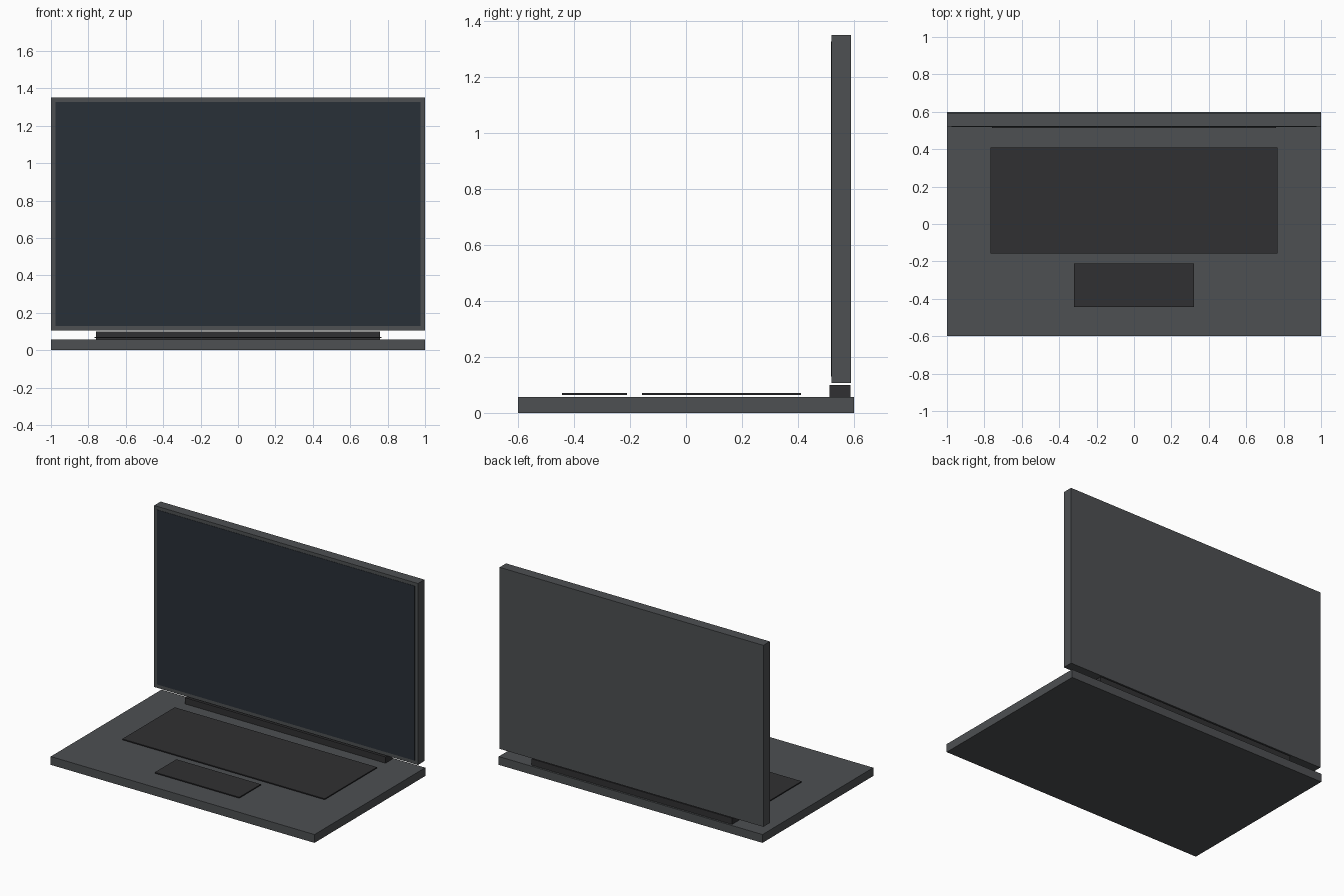
import bpy
import bmesh
from mathutils import Vector

if "Cube" in bpy.data.objects:
    bpy.data.objects.remove(bpy.data.objects["Cube"])


def material(name, color):
    mat = bpy.data.materials.new(name)
    mat.diffuse_color = (*color, 1.0)
    mat.use_nodes = True
    mat.node_tree.nodes["Principled BSDF"].inputs["Base Color"].default_value = mat.diffuse_color
    return mat


def box(name, half_width, y_range, z_range, mat):
    """Box centred on x = 0 with given y and z extents."""
    (y0, y1), (z0, z1) = y_range, z_range
    bm = bmesh.new()
    bmesh.ops.create_cube(bm, size=1.0)
    bmesh.ops.scale(bm, vec=Vector((2 * half_width, y1 - y0, z1 - z0)), verts=bm.verts)
    mesh = bpy.data.meshes.new(name)
    bm.to_mesh(mesh)
    bm.free()
    mesh.materials.append(mat)
    obj = bpy.data.objects.new(name, mesh)
    obj.location = (0, (y0 + y1) / 2, (z0 + z1) / 2)
    bpy.context.collection.objects.link(obj)
    return obj


shell = material("shell_grey", (0.075, 0.08, 0.085))
dark = material("dark_grey", (0.03, 0.03, 0.032))
glass = material("screen_glass", (0.022, 0.029, 0.038))

# Lower body
box("base", 1.0, (-0.6, 0.6), (0.0, 0.057), shell)

# Thin plates just above the body
box("keyboard", 0.767, (-0.157, 0.41), (0.064, 0.071), dark)
box("touchpad", 0.32, (-0.443, -0.21), (0.064, 0.071), dark)

# Hinge bar and upright lid
box("hinge", 0.76, (0.512, 0.587), (0.057, 0.1), dark)
box("lid", 1.0, (0.52, 0.59), (0.106, 1.35), shell)

# Display panel, almost flush with the lid front
box("screen", 0.977, (0.518, 0.53), (0.13, 1.327), glass)
